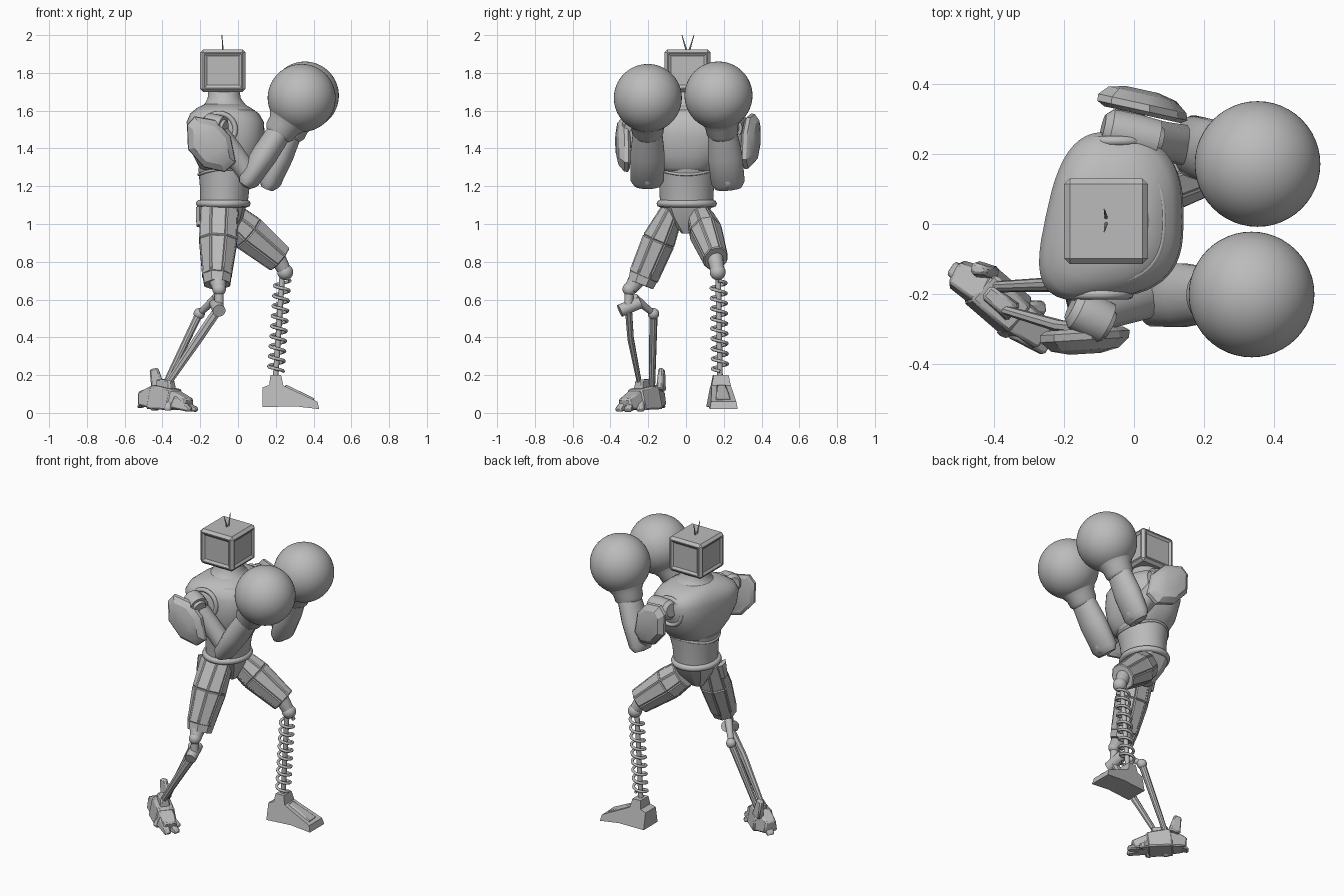
import bpy, bmesh, math
from mathutils import Vector, Matrix

cube = bpy.data.objects.get("Cube")
if cube:
    bpy.data.objects.remove(cube)

grey = bpy.data.materials.new("plain_grey")
grey.use_nodes = True
COLOUR = (0.5, 0.5, 0.5, 1)
grey.diffuse_color = COLOUR
grey.node_tree.nodes["Principled BSDF"].inputs["Base Color"].default_value = COLOUR


def finish(name, bm, angle=35):
    bmesh.ops.recalc_face_normals(bm, faces=bm.faces[:])
    me = bpy.data.meshes.new(name)
    bm.to_mesh(me)
    bm.free()
    me.materials.append(grey)
    me.shade_smooth()
    me.set_sharp_from_angle(angle=math.radians(angle))
    ob = bpy.data.objects.new(name, me)
    bpy.context.collection.objects.link(ob)
    return ob


def skin(name, rings, angle=35, panels=0.0):
    """Bridge equal-length point rings, cap the ends, optionally raise panels."""
    bm = bmesh.new()
    rows = [[bm.verts.new(p) for p in ring] for ring in rings]
    n = len(rows[0])
    sides = [bm.faces.new((a[i], a[(i + 1) % n], b[(i + 1) % n], b[i]))
             for a, b in zip(rows, rows[1:]) for i in range(n)]
    bm.faces.new(rows[0])
    bm.faces.new(rows[-1])
    bmesh.ops.recalc_face_normals(bm, faces=bm.faces[:])
    if panels:
        bmesh.ops.inset_individual(bm, faces=sides, thickness=panels, depth=panels * 0.7)
    return finish(name, bm, angle)


def limb(name, stations, sides=24, ref=(0, 1, 0), **kw):
    """Tapered tube; each station is (point, radius along ref, other radius)."""
    pts = [Vector(s[0]) for s in stations]
    d = (pts[-1] - pts[0]).normalized()
    v = d.cross(Vector(ref)).normalized()
    u = v.cross(d)
    rings = []
    for p, (_, ru, rv) in zip(pts, stations):
        turns = [math.tau * (i + 0.5) / sides for i in range(sides)]
        rings.append([p + u * ru * math.cos(t) + v * rv * math.sin(t) for t in turns])
    return skin(name, rings, **kw)


def rod(name, a, b, r, r2=None, sides=16):
    r2 = r2 or r
    d = Vector(b) - Vector(a)
    ref = (1, 0, 0) if abs(d.x) < 0.7 * d.length else (0, 0, 1)
    return limb(name, [(a, r, r), (b, r2, r2)], sides, ref)


def ball(name, centre, r, u=32, v=20):
    bm = bmesh.new()
    bmesh.ops.create_uvsphere(bm, u_segments=u, v_segments=v, radius=r,
                              matrix=Matrix.Translation(centre))
    return finish(name, bm)


def oval(z, cx, cy, rx, ry, power=2.0, skew=0.0, dip=0.0, n=48):
    """Superellipse ring; skew slants the back edge and narrows the front."""
    ring = []
    for i in range(n):
        t = math.tau * i / n
        c, s = math.cos(t), math.sin(t)
        x = math.copysign(abs(c) ** (2 / power), c)
        y = math.copysign(abs(s) ** (2 / power), s) * ry
        ring.append(Vector((cx + x * rx + skew * y * (1 - x) / 2, cy + y * (1 - skew * x / 2),
                            z - dip * (y / ry) ** 2)))
    return ring


def tube(name, points, r, cyclic=False):
    cu = bpy.data.curves.new(name, "CURVE")
    cu.dimensions = "3D"
    cu.bevel_depth = r
    cu.bevel_resolution = 2
    sp = cu.splines.new("POLY")
    sp.points.add(len(points) - 1)
    for q, p in zip(sp.points, points):
        q.co = (*p, 1)
    sp.use_cyclic_u = cyclic
    cu.materials.append(grey)
    ob = bpy.data.objects.new(name, cu)
    bpy.context.collection.objects.link(ob)


def block(name, a, b, w0, h0, w1, h1, bevel=0.008):
    """Wedge from a to b with its own width and height at each end."""
    a, b = Vector(a), Vector(b)
    side = (b - a).cross(Vector((0, 0, 1))).normalized()
    up = side.cross((b - a).normalized())
    corners = ((-1, -1), (1, -1), (0.7, 1), (-0.7, 1))
    rings = [[p + side * w / 2 * i + up * h / 2 * j for i, j in corners]
             for p, w, h in ((a, w0, h0), (b, w1, h1))]
    ob = skin(name, rings, 20)
    mod = ob.modifiers.new("bevel", "BEVEL")
    mod.width = bevel
    mod.segments = 1


# Head: bevelled box with a shallow framed screen on each side
bm = bmesh.new()
bmesh.ops.create_cube(bm, size=1, matrix=Matrix.Translation((-0.08, 0.008, 1.812))
                      @ Matrix.Diagonal((0.24, 0.245, 0.225, 1)))
bmesh.ops.bevel(bm, geom=bm.edges[:], offset=0.016, segments=1, affect="EDGES")
screens = [f for f in bm.faces if abs(f.normal.z) < 0.1 and max(abs(f.normal.x), abs(f.normal.y)) > 0.99]
bmesh.ops.inset_individual(bm, faces=screens, thickness=0.008, depth=0)
bmesh.ops.inset_individual(bm, faces=screens, thickness=0.02, depth=-0.01)
finish("head", bm, 20)
for s in (-1, 1):
    rod("antenna", (-0.08, 0.01 + s * 0.008, 1.92), (-0.085, 0.01 + s * 0.032, 2.0), 0.005, 0.002, 6)

# Torso: neck, chest, armhole rims, waist, belt and pelvis
skin("chest", [oval(1.27, -0.055, 0, 0.125, 0.135, 2.3),
               oval(1.30, -0.055, 0, 0.15, 0.17, 2.4, 0.05),
               oval(1.36, -0.055, 0.007, 0.178, 0.208, 2.6, 0.1),
               oval(1.46, -0.055, 0.018, 0.197, 0.232, 2.9, 0.2),
               oval(1.54, -0.058, 0.022, 0.195, 0.235, 3.0, 0.24),
               oval(1.585, -0.064, 0.02, 0.175, 0.218, 2.8, 0.22),
               oval(1.615, -0.072, 0.014, 0.14, 0.175, 2.4, 0.14),
               oval(1.635, -0.072, 0.01, 0.105, 0.12)], 60)
skin("neck", [oval(1.61, -0.07, 0.01, 0.135, 0.15), oval(1.635, -0.07, 0.01, 0.107, 0.115),
              oval(1.665, -0.073, 0.01, 0.088, 0.09), oval(1.72, -0.075, 0.01, 0.08, 0.08)], 60)
tube("collar_ridge", oval(1.595, -0.057, 0.012, 0.14, 0.178, 2.6, 0.15), 0.01, True)
for s, x in ((-1, -0.1), (1, -0.05)):
    tube("armhole_rim", [(x + 0.085 * math.cos(t), 0.018 + s * 0.22, 1.5 + 0.085 * math.sin(t))
                         for t in (math.tau * i / 32 for i in range(32))], 0.014, True)
skin("waist", [oval(1.1, -0.075, 0.003, 0.125, 0.14), oval(1.2, -0.07, 0.003, 0.132, 0.145),
               oval(1.3, -0.06, 0.003, 0.15, 0.16)], 60)
tube("belt", oval(1.108, -0.078, 0.004, 0.125, 0.14), 0.02, True)
tube("waist_seam", oval(1.262, -0.064, 0.003, 0.143, 0.157, dip=-0.03), 0.008, True)
skin("pelvis", [oval(z, -0.075, 0.01, rx, ry, 3, n=10) for z, rx, ry in
                ((1.1, 0.12, 0.135), (1.03, 0.1, 0.1), (0.95, 0.055, 0.035))], 20)

# Arms: shoulder drum, upper arm, elbow, forearm, cuff and round glove
ARMS = {
    "right": (-1, (-0.18, -0.235, 1.53), (-0.08, -0.285, 1.51), (0.065, -0.205, 1.25), (0.337, -0.202, 1.667)),
    "left": (1, (-0.09, 0.275, 1.53), (0.065, 0.238, 1.51), (0.175, 0.22, 1.24), (0.354, 0.172, 1.68)),
}
for label, (s, back, front, elbow, glove) in ARMS.items():
    back, front, elbow, glove = map(Vector, (back, front, elbow, glove))
    mid = (back + front) / 2
    tip = (front - back).normalized()
    limb(label + "_shoulder_drum", [(back, 0.04, 0.04), (back + tip * 0.02, 0.06, 0.06),
                                    (mid, 0.064, 0.064), (front, 0.06, 0.06)])
    rod(label + "_shoulder_cap", front, front + tip * 0.015, 0.045, 0.038)
    rod(label + "_shoulder_axle", (mid.x, mid.y - s * 0.12, mid.z), (mid.x, mid.y + s * 0.07, mid.z - 0.03), 0.045)
    limb(label + "_upper_arm", [(mid, 0.055, 0.055), (mid.lerp(elbow, 0.5), 0.056, 0.06), (elbow, 0.06, 0.055)], 12)
    ball(label + "_elbow", elbow, 0.062)
    d = (glove - elbow).normalized()
    wrist = glove - d * 0.215
    limb(label + "_forearm", [(elbow - d * 0.055, 0.07, 0.035), (elbow - d * 0.02, 0.09, 0.06),
                              (elbow.lerp(wrist, 0.5), 0.092, 0.07), (wrist, 0.078, 0.066)], 20)
    limb(label + "_cuff", [(wrist - d * 0.02, 0.07, 0.07), (wrist, 0.084, 0.084),
                           (wrist + d * 0.04, 0.088, 0.088), (glove - d * 0.13, 0.115, 0.115)])
    ball(label + "_glove", glove, 0.18, 48, 32)

# Shoulder shields: faceted domes facing outward
SHIELD = ((-0.13, 0.1), (-0.09, 0.145), (0.02, 0.125), (0.1, 0.04), (0.128, -0.1),
          (0.07, -0.15), (-0.04, -0.125), (-0.125, -0.03))
for label, s, cx, cy, cz, lean in (("right", -1, -0.14, -0.312, 1.425, 0.06), ("left", 1, 0.025, 0.325, 1.44, -0.22)):
    rings = []
    for scale, out in ((0.85, -0.012), (1, 0), (0.98, 0.02), (0.75, 0.048), (0.35, 0.06)):
        rings.append([Vector((cx + x * scale, cy + s * out + lean * x * scale, cz + z * scale)) for x, z in SHIELD])
    skin(label + "_shoulder_shield", rings, 28)

# Thighs: faceted armour with long raised panels, a hip plate and a knee band
limb("right_thigh", [((-0.1, -0.068, 1.08), 0.105, 0.06), ((-0.105, -0.145, 0.91), 0.103, 0.09),
                     ((-0.112, -0.225, 0.72), 0.077, 0.082)], 8, (1, 0, 0), angle=15, panels=0.008)
limb("right_thigh_band", [((-0.111, -0.215, 0.745), 0.085, 0.088), ((-0.11, -0.24, 0.68), 0.074, 0.076)],
     8, (1, 0, 0), angle=15)
limb("right_hip_plate", [((-0.205, -0.075, 1.085), 0.02, 0.04), ((-0.205, -0.1, 0.99), 0.018, 0.03)],
     6, (1, 0, 0), angle=15)
limb("left_thigh", [((-0.03, 0.078, 1.025), 0.07, 0.085), ((0.05, 0.105, 0.955), 0.085, 0.1),
                    ((0.22, 0.157, 0.815), 0.064, 0.078)], 8, (0, 1, 0), angle=15, panels=0.008)

# Left lower leg: ball knee, piston, coil spring and wedge foot
knee, ankle = Vector((0.25, 0.168, 0.745)), Vector((0.2, 0.18, 0.2))
rod("left_knee_link", (0.2, 0.15, 0.84), knee, 0.045, 0.035)
ball("left_knee_ball", knee, 0.042)
rod("left_piston", (0.235, 0.17, 0.74), ankle, 0.015)
start = Vector((0.235, 0.172, 0.7))
coil = []
for i in range(9 * 20 + 1):
    t = math.tau * i / 20
    coil.append(start.lerp(ankle + Vector((0, 0, 0.02)), i / 180) + Vector((math.cos(t), math.sin(t), 0)) * 0.04)
tube("left_spring", coil, 0.0085)
PROFILE = ((0.13, 0.03), (0.13, 0.135), (0.165, 0.148), (0.172, 0.2), (0.228, 0.2),
           (0.24, 0.145), (0.42, 0.06), (0.43, 0.02), (0.3, 0.035))
skin("left_foot", [[(x, 0.17 + 0.07 * x + s * (0.078 - 0.19 * z), z) for x, z in PROFILE]
                   for s in (-1, 1)], 15)
block("left_foot_plate", (0.25, 0.187, 0.14), (0.4, 0.198, 0.07), 0.06, 0.02, 0.09, 0.015, 0.003)

# Right lower leg: jointed knee, two struts meeting at the ankle
outer, inner, heel = Vector((-0.1, -0.305, 0.555)), Vector((-0.205, -0.172, 0.525)), Vector((-0.375, -0.245, 0.15))
rod("right_knee_stub", (-0.11, -0.25, 0.72), (-0.1, -0.295, 0.655), 0.05, 0.035)
ball("right_knee_ball", (-0.1, -0.3, 0.655), 0.036)
rod("right_knee_link", (-0.1, -0.3, 0.655), outer, 0.024)
rod("right_knee_drum", outer + Vector((0, -0.045, -0.015)), outer + Vector((-0.02, 0.06, 0.03)), 0.034)
rod("right_knee_bar", outer + Vector((-0.015, 0.03, 0.055)), inner, 0.024, 0.016)
ball("right_strut_joint", inner, 0.03)
limb("right_front_strut", [(outer, 0.02, 0.026), (outer.lerp(heel, 0.4) + Vector((0, -0.012, 0)), 0.018, 0.026),
                           (heel, 0.013, 0.018)], 8, angle=25)
rod("right_rear_strut", inner, (-0.4, -0.18, 0.12), 0.022, 0.016, 10)

# Right foot: overlapping wedge segments, spread toes and heel claw
block("right_foot_heel", (-0.515, -0.14, 0.075), (-0.42, -0.19, 0.085), 0.09, 0.07, 0.13, 0.13)
block("right_foot_middle", (-0.44, -0.175, 0.085), (-0.33, -0.27, 0.07), 0.14, 0.13, 0.14, 0.11)
block("right_foot_front", (-0.35, -0.255, 0.075), (-0.26, -0.325, 0.045), 0.13, 0.1, 0.1, 0.06)
block("right_ankle", (-0.42, -0.195, 0.13), (-0.345, -0.255, 0.14), 0.06, 0.1, 0.07, 0.07)
block("right_heel_spur", (-0.42, -0.135, 0.12), (-0.445, -0.13, 0.235), 0.05, 0.07, 0.035, 0.045)
block("right_heel_claw", (-0.48, -0.155, 0.065), (-0.525, -0.125, 0.03), 0.07, 0.05, 0.05, 0.012)
for x, y in ((-0.25, -0.36), (-0.215, -0.31), (-0.255, -0.24)):
    block("right_toe", (-0.34, 0.5 * y - 0.125, 0.06), (x, y, 0.016), 0.06, 0.07, 0.045, 0.025)
for dx in (0.0, 0.07):
    block("right_side_claw", (-0.43 + dx, -0.21 - dx, 0.06), (-0.445 + dx, -0.25 - dx, 0.015), 0.06, 0.06, 0.045, 0.02)
